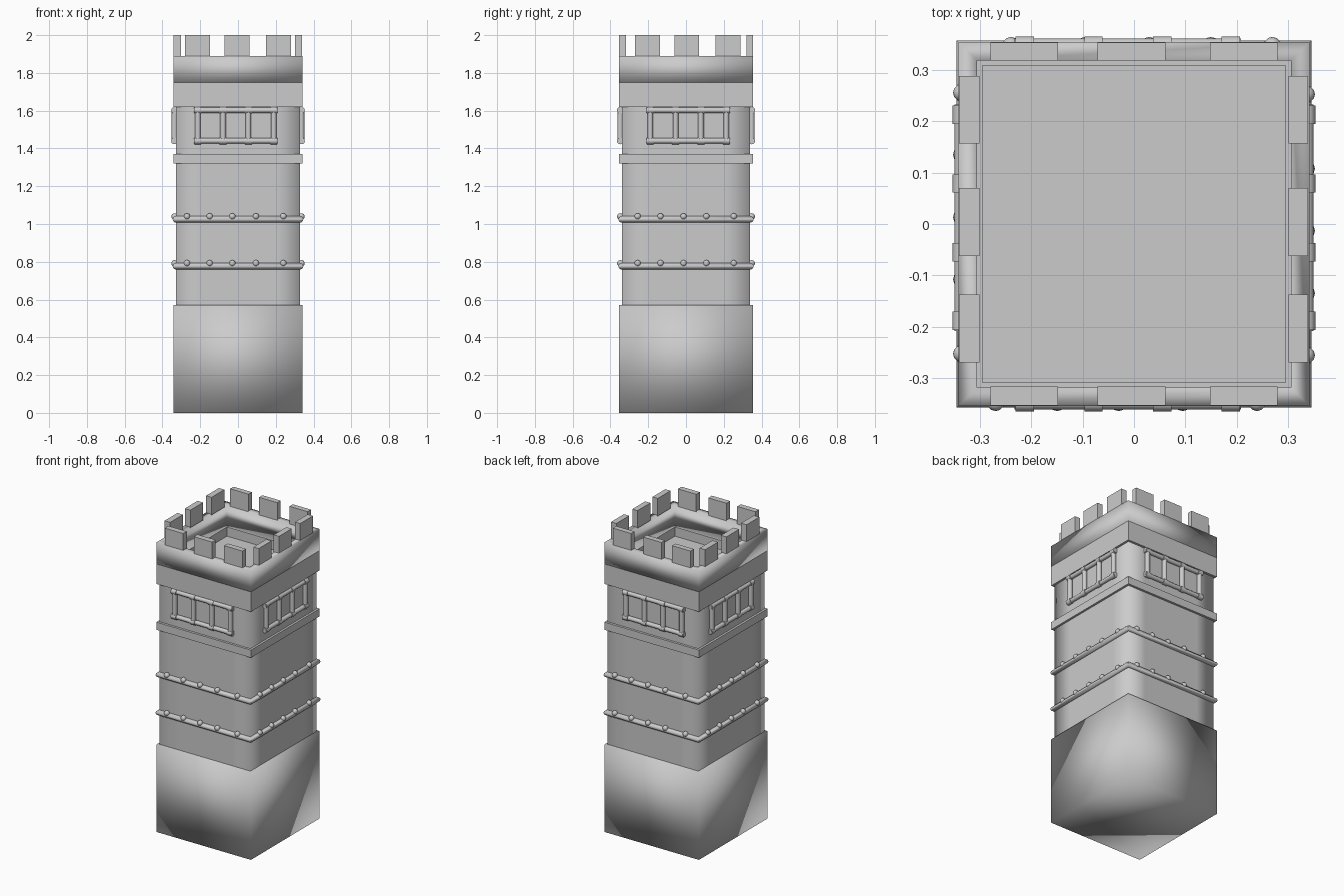
import bpy, bmesh, math
from mathutils import Matrix, Vector

if "Cube" in bpy.data.objects:
    bpy.data.objects.remove(bpy.data.objects["Cube"])

HX, HY = 0.342, 0.355      # outer half sizes
SX, SY = 0.328, 0.340      # shaft half sizes


def finish(bm, name, mode="flat"):
    bmesh.ops.recalc_face_normals(bm, faces=bm.faces)
    me = bpy.data.meshes.new(name)
    bm.to_mesh(me)
    bm.free()
    ob = bpy.data.objects.new(name, me)
    bpy.context.collection.objects.link(ob)
    if mode == "smooth":
        for p in me.polygons:
            p.use_smooth = True
    elif mode == "angle":
        bpy.ops.object.select_all(action='DESELECT')
        bpy.context.view_layer.objects.active = ob
        ob.select_set(True)
        bpy.ops.object.shade_smooth_by_angle(angle=math.radians(50))
    return ob


def add_box(bm, x0, x1, y0, y1, z0, z1):
    m = Matrix.LocRotScale(Vector(((x0 + x1) / 2, (y0 + y1) / 2, (z0 + z1) / 2)), None,
                           Vector((x1 - x0, y1 - y0, z1 - z0)))
    return bmesh.ops.create_cube(bm, size=1, matrix=m)


def box(name, hx, hy, z0, z1, mode="flat"):
    bm = bmesh.new()
    add_box(bm, -hx, hx, -hy, hy, z0, z1)
    return finish(bm, name, mode)


def ring(name, profile, hx, hy, mode):
    """Sweep a closed (offset, z) profile round a rectangle with mitred corners."""
    bm = bmesh.new()
    loops = [[bm.verts.new((sx * (hx + o), sy * (hy + o), z)) for o, z in profile]
             for sx, sy in ((-1, -1), (1, -1), (1, 1), (-1, 1))]
    n = len(profile)
    for i in range(4):
        a, b = loops[i], loops[(i + 1) % 4]
        for j in range(n):
            k = (j + 1) % n
            bm.faces.new((a[j], b[j], b[k], a[k]))
    return finish(bm, name, mode)


def add_rod(bm, p, q, r, m, seg=12):
    p, q = m @ Vector(p), m @ Vector(q)
    d = q - p
    rot = d.to_track_quat('Z', 'Y').to_matrix().to_4x4()
    bmesh.ops.create_cone(bm, cap_ends=True, segments=seg, radius1=r, radius2=r,
                          depth=d.length, matrix=Matrix.Translation((p + q) / 2) @ rot)


# Main masses
box("base", HX, HY, 0, 0.57, "smooth")
bm = bmesh.new()
add_box(bm, -SX, SX, -SY, SY, 0.5, 1.65)
bmesh.ops.delete(bm, geom=[f for f in bm.faces if abs(f.normal.z) > 0.5], context='FACES_ONLY')
for no in ((1, 0, 0), (0, 1, 0)):
    for s in (-0.2, 0.2):
        bmesh.ops.bisect_plane(bm, geom=bm.verts[:] + bm.edges[:] + bm.faces[:],
                               plane_co=Vector(no) * s, plane_no=no)
finish(bm, "shaft", "smooth")
box("string_course", HX, HY, 1.32, 1.37)

# Battlement platform: collar, floor and parapet
ring("collar", [(0, 1.62), (0, 1.75), (-0.046, 1.75), (-0.046, 1.62)], HX, HY, "flat")
box("roof_floor", 0.31, 0.32, 1.62, 1.69)
box("collar_underside", HX - 0.002, HY - 0.002, 1.62, 1.63)
ring("parapet", [(0, 1.75), (0, 1.89), (-0.036, 1.89), (-0.036, 1.75)], HX, HY, "smooth")

# Merlons
bm = bmesh.new()
for c in (-0.214, -0.005, 0.214):
    for y0, y1 in ((-0.354, -0.317), (0.319, 0.354)):
        add_box(bm, c - 0.066, c + 0.066, y0, y1, 1.885, 2.0)
for c in (-0.204, 0.004, 0.223):
    for x0, x1 in ((-0.341, -0.301), (0.301, 0.339)):
        add_box(bm, x0, x1, c - 0.066, c + 0.066, 1.885, 2.0)
finish(bm, "merlons")

# Side frames: local x runs along the wall, local -y points outwards
sides = [(Matrix.Rotation(a * math.pi / 2, 4, 'Z'), (SY, SX)[a % 2], a) for a in range(4)]

# Riveted rails
for i, z in enumerate((0.777, 1.025)):
    prof = [(0.018 * math.cos(t * math.pi / 5), z + 0.018 * math.sin(t * math.pi / 5))
            for t in range(10)]
    ring("rail_%d" % (i + 1), prof, SX, SY, "angle")
    bm = bmesh.new()
    for m, d, a in sides:
        xs = (-0.27, -0.15, -0.03, 0.095, 0.24) if a % 2 == 0 else (-0.256, -0.135, -0.013, 0.108, 0.253)
        for x in xs:
            p = m @ Vector((x, -d - 0.008, z + 0.015))
            bmesh.ops.create_uvsphere(bm, u_segments=12, v_segments=8, radius=0.017,
                                      matrix=Matrix.Translation(p))
    finish(bm, "rivets_%d" % (i + 1), "angle")

# Lattice of bars with couplings on each wall
for m, d, a in sides:
    shift = -0.012 if a in (0, 3) else 0.012
    posts = [shift + k * 0.134 for k in (-1.5, -0.5, 0.5, 1.5)]
    y = -d - 0.008
    bm = bmesh.new()
    for z in (1.44, 1.602):
        add_rod(bm, (posts[0] - 0.02, y, z), (posts[-1] + 0.02, y, z), 0.014, m)
        for x in posts:
            add_rod(bm, (x - 0.018, y, z), (x + 0.018, y, z), 0.018, m)
    for x in posts:
        add_rod(bm, (x, y, 1.44), (x, y, 1.602), 0.015, m)
    finish(bm, "lattice_%d" % (a + 1), "angle")
